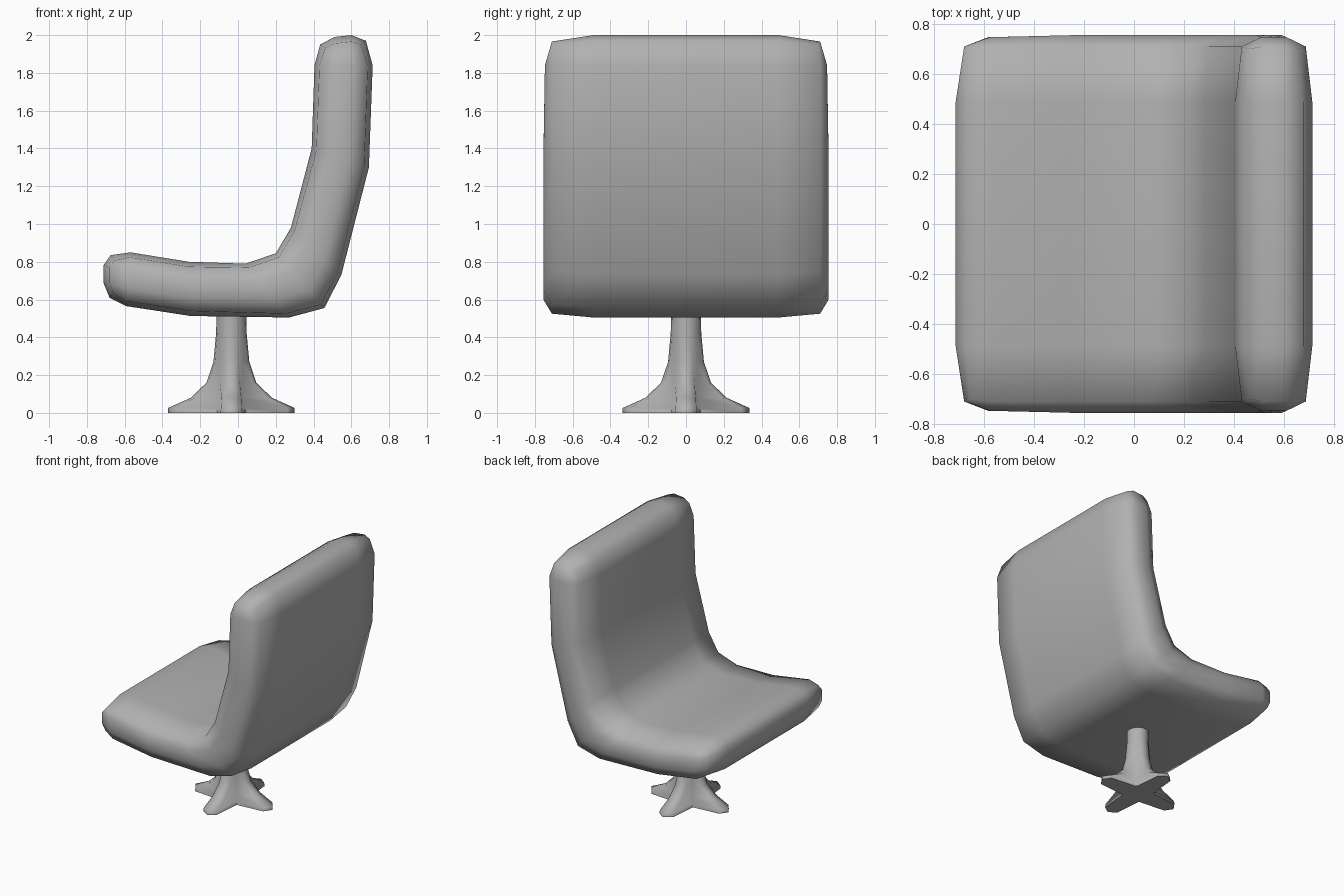
import bpy, bmesh, math
from mathutils import Vector

if "Cube" in bpy.data.objects:
    bpy.data.objects.remove(bpy.data.objects["Cube"])

# Dark grey shared by cushion and pedestal
GREY = bpy.data.materials.new("dark_grey")
GREY.diffuse_color = (.44, .44, .44, 1)
GREY.use_nodes = True
GREY.node_tree.nodes["Principled BSDF"].inputs["Base Color"].default_value = GREY.diffuse_color


def make_object(name, bm, angle):
    bmesh.ops.recalc_face_normals(bm, faces=bm.faces)
    mesh = bpy.data.meshes.new(name)
    bm.to_mesh(mesh)
    bm.free()
    mesh.materials.append(GREY)
    obj = bpy.data.objects.new(name, mesh)
    bpy.context.collection.objects.link(obj)
    bpy.ops.object.select_all(action='DESELECT')
    obj.select_set(True)
    bpy.context.view_layer.objects.active = obj
    bpy.ops.object.shade_smooth_by_angle(angle=math.radians(angle))
    return obj


# Side profile of the cushion: upper/front line and lower/back line (x, z)
INNER = [(-.675, .835), (-.57, .85), (-.26, .80), (.04, .79), (.20, .845),
         (.28, .98), (.39, 1.40), (.405, 1.84), (.435, 1.95)]
OUTER = [(-.68, .61), (-.59, .565), (-.25, .513), (.27, .505), (.457, .555),
         (.547, .73), (.693, 1.30), (.713, 1.84), (.677, 1.97)]
# Middle points of the rounded ends (inner, outer)
TIPS = {0: [(-.713, .78), (-.713, .69)], 8: [(.51, 1.99), (.60, 2.0)]}


def shell_point(s, t, k):
    side = -1 if k < 2 else 1
    a, b = Vector(INNER[s]), Vector(OUTER[s])
    end, face, rim = s in TIPS, t in (0, 3), k in (0, 3)
    if face:
        p, other = (a, b) if t == 0 else (b, a)
    else:
        p = Vector(TIPS[s][t - 1]) if end else a.lerp(b, t / 3)
    y = .49
    if rim:
        y = .71 if face or end else (.747 if s in (1, 7) else .755)
        if face:
            p = p + (other - p).normalized() * .026
        if end:
            # pull the end corners back along the profile
            n = 1 if s == 0 else 7
            inward = (Vector(INNER[n]) + Vector(OUTER[n])) / 2 - (a + b) / 2
            p = p + inward.normalized() * (.02 if face else .034)
            if face:
                y = .70
    return (p.x, side * y, p.y)


# Seat and backrest: the surface of a 9 x 4 x 4 rounded lattice
bm = bmesh.new()
size = (9, 4, 4)
verts = {}


def vert(idx):
    if idx not in verts:
        verts[idx] = bm.verts.new(shell_point(*idx))
    return verts[idx]


for axis in range(3):
    u, v = [i for i in range(3) if i != axis]
    for level in (0, size[axis] - 1):
        for i in range(size[u] - 1):
            for j in range(size[v] - 1):
                quad = []
                for di, dj in ((0, 0), (1, 0), (1, 1), (0, 1)):
                    idx = [0, 0, 0]
                    idx[axis], idx[u], idx[v] = level, i + di, j + dj
                    quad.append(vert(tuple(idx)))
                bm.faces.new(quad)
make_object("seat_and_backrest", bm, 120)

# Pedestal: round neck flaring into a four-pointed star foot
# rows: height, leg tip reach, leg shoulder (along, across), notch radius
ROWS = [(.54, .078, .072, .030, .078), (.42, .081, .075, .031, .079),
        (.27, .095, .087, .037, .082), (.16, .132, .117, .045, .086),
        (.08, .215, .190, .052, .094), (.026, .335, .295, .055, .106),
        (0, .335, .295, .058, .110)]
CX = -.035
bm = bmesh.new()
rings = []
for z, tip, along, across, notch in ROWS:
    d = notch * math.sqrt(.5)
    ring = []
    for q in range(4):
        c, s = round(math.cos(q * math.pi / 2)), round(math.sin(q * math.pi / 2))
        for x, y in ((along, -across), (tip, 0), (along, across), (d, d)):
            ring.append(bm.verts.new((CX + x * c - y * s, x * s + y * c, z)))
    rings.append(ring)
for r0, r1 in zip(rings, rings[1:]):
    for i in range(16):
        j = (i + 1) % 16
        bm.faces.new((r0[i], r0[j], r1[j], r1[i]))
for ring, z in ((rings[0], ROWS[0][0]), (rings[-1], 0)):
    centre = bm.verts.new((CX, 0, z))
    for i in range(16):
        bm.faces.new((ring[i], ring[(i + 1) % 16], centre))
make_object("pedestal_base", bm, 78)
